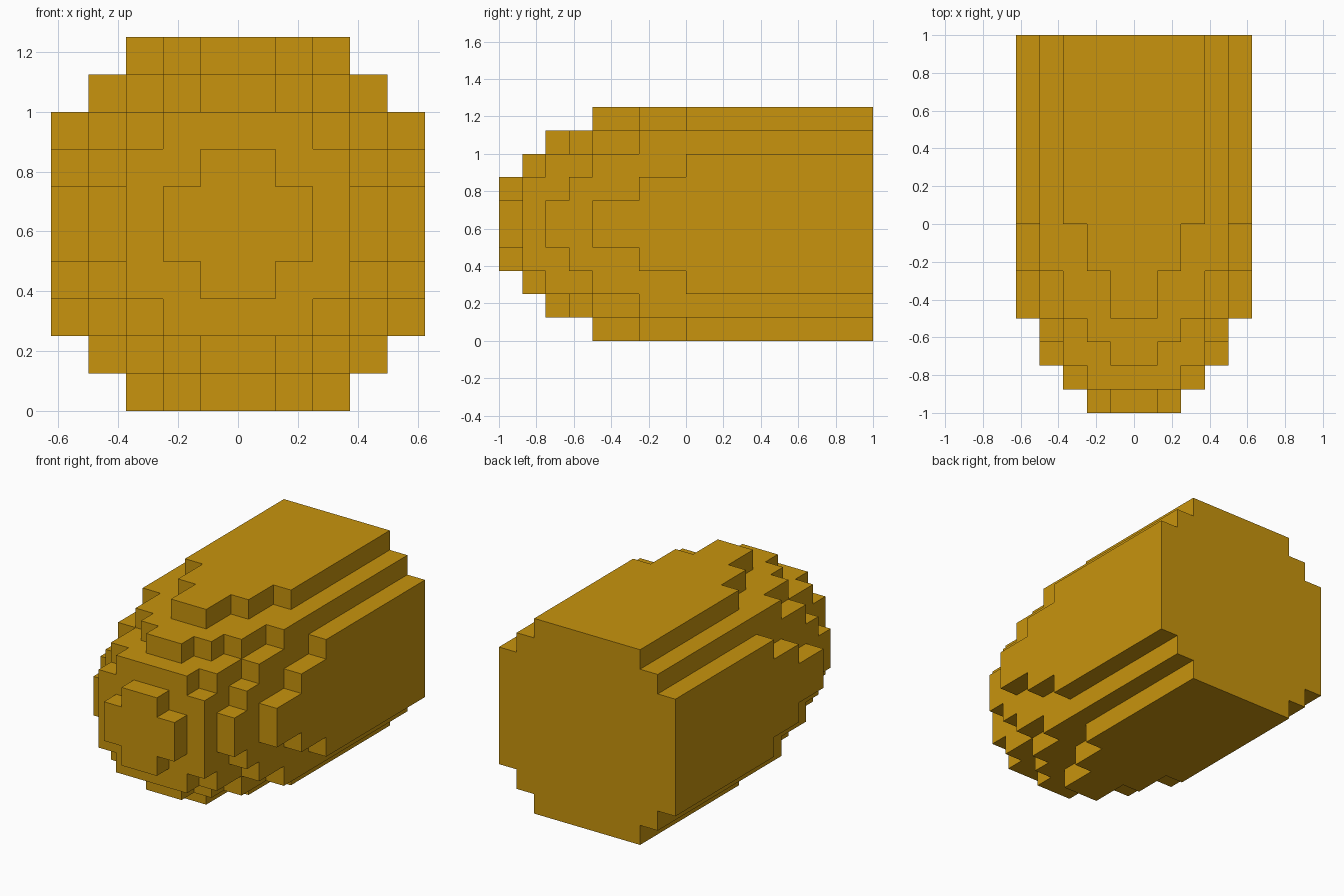
import bpy, bmesh

if "Cube" in bpy.data.objects:
    bpy.data.objects.remove(bpy.data.objects["Cube"])

S = 0.125  # edge length of one block

# Bands along y: (number of block layers, half-width of each row going out from the centre)
BANDS = [
    (1, [2, 1]),             # nose tip
    (1, [3, 3, 2]),
    (1, [4, 3, 3, 1]),
    (1, [4, 4, 3, 2]),
    (2, [5, 4, 4, 3, 1]),
    (2, [5, 5, 4, 4, 2]),
    (8, [5, 5, 5, 4, 3]),    # full body
]

# Fill the block grid, mirrored left/right and up/down
blocks = set()
layer = 0
for count, rows in BANDS:
    for j in range(layer, layer + count):
        for k, half in enumerate(rows):
            for i in range(-half, half):
                blocks.add((i, j, 5 + k))
                blocks.add((i, j, 4 - k))
    layer += count

# Corner offsets of each exposed block face
SIDES = {
    (1, 0, 0): [(1, 0, 0), (1, 1, 0), (1, 1, 1), (1, 0, 1)],
    (-1, 0, 0): [(0, 0, 0), (0, 0, 1), (0, 1, 1), (0, 1, 0)],
    (0, 1, 0): [(0, 1, 0), (0, 1, 1), (1, 1, 1), (1, 1, 0)],
    (0, -1, 0): [(0, 0, 0), (1, 0, 0), (1, 0, 1), (0, 0, 1)],
    (0, 0, 1): [(0, 0, 1), (1, 0, 1), (1, 1, 1), (0, 1, 1)],
    (0, 0, -1): [(0, 0, 0), (0, 1, 0), (1, 1, 0), (1, 0, 0)],
}

# Outer skin only
bm = bmesh.new()
for x, y, z in sorted(blocks):
    for (dx, dy, dz), corners in SIDES.items():
        if (x + dx, y + dy, z + dz) not in blocks:
            bm.faces.new([bm.verts.new(((x + a) * S, (y + b) * S - 1, (z + c) * S))
                          for a, b, c in corners])
bmesh.ops.remove_doubles(bm, verts=bm.verts, dist=0.001)

mesh = bpy.data.meshes.new("bullet_body")
bm.to_mesh(mesh)
bm.free()

brass = bpy.data.materials.new("brass yellow")
brass.diffuse_color = (0.578, 0.296, 0.004, 1)
brass.use_nodes = True
brass.node_tree.nodes["Principled BSDF"].inputs["Base Color"].default_value = brass.diffuse_color
mesh.materials.append(brass)

body = bpy.data.objects.new("bullet_body", mesh)
bpy.context.collection.objects.link(body)
